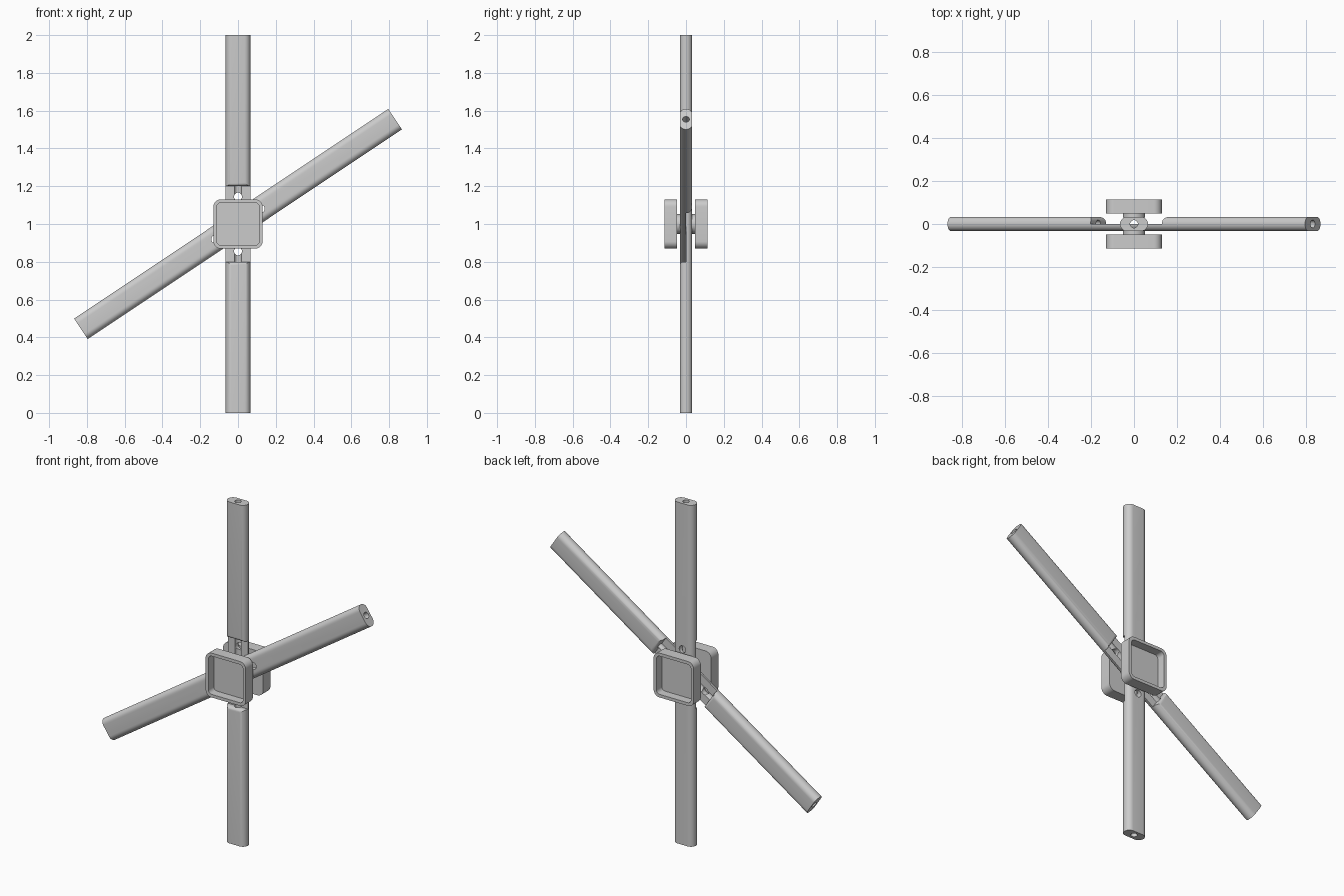
import bpy, bmesh
from math import radians, pi, cos, sin
from mathutils import Matrix

default = bpy.data.objects.get("Cube")
if default:
    bpy.data.objects.remove(default, do_unlink=True)

grey = bpy.data.materials.new("plain grey")
grey.use_nodes = True
grey.diffuse_color = (0.6, 0.6, 0.6, 1)
grey.node_tree.nodes["Principled BSDF"].inputs["Base Color"].default_value = (0.6, 0.6, 0.6, 1)

HALF_LEN, HALF_W, HALF_T = 1.0, 0.065, 0.033
LAP, FILLET, BORE = 0.2, 0.02, 0.018
FACING = Matrix.Rotation(pi / 2, 4, 'X')            # extrudes towards the front
SIDEWAYS = Matrix(((0, 0, 1, 0), (1, 0, 0, 0), (0, 1, 0, 0), (0, 0, 0, 1)))


def rounded(w, h, r, steps=8):
    """Outline of a rounded rectangle with half sizes w, h."""
    pts = []
    for q, (sx, sy) in enumerate(((1, 1), (-1, 1), (-1, -1), (1, -1))):
        for i in range(steps + 1):
            a = (q + i / steps) * pi / 2
            pts.append((sx * (w - r) + r * cos(a), sy * (h - r) + r * sin(a)))
    return pts


def circle(r, n=32, cx=0, cy=0):
    return [(cx + r * cos(2 * pi * i / n), cy + r * sin(2 * pi * i / n)) for i in range(n)]


def prism(name, outline, lo, hi, matrix=Matrix()):
    """Extrude a 2D outline from lo to hi, then place it."""
    bm = bmesh.new()
    face = bm.faces.new([bm.verts.new((x, y, lo)) for x, y in outline])
    top = bmesh.ops.extrude_face_region(bm, geom=[face])["geom"]
    bmesh.ops.translate(bm, vec=(0, 0, hi - lo),
                        verts=[v for v in top if isinstance(v, bmesh.types.BMVert)])
    bmesh.ops.remove_doubles(bm, verts=bm.verts, dist=1e-5)
    bmesh.ops.recalc_face_normals(bm, faces=bm.faces)
    bm.transform(matrix)
    mesh = bpy.data.meshes.new(name)
    bm.to_mesh(mesh)
    bm.free()
    mesh.materials.append(grey)
    obj = bpy.data.objects.new(name, mesh)
    bpy.context.collection.objects.link(obj)
    return obj


def carve(obj, cutters):
    """Subtract the cutters, bake the result and discard them."""
    for c in cutters:
        c.hide_render = True
        mod = obj.modifiers.new("cut", 'BOOLEAN')
        mod.operation, mod.solver, mod.object = 'DIFFERENCE', 'EXACT', c
    graph = bpy.context.evaluated_depsgraph_get()
    mesh = bpy.data.meshes.new_from_object(obj.evaluated_get(graph))
    obj.modifiers.clear()
    obj.data = mesh
    for c in cutters:
        bpy.data.objects.remove(c, do_unlink=True)


def finish(obj, matrix):
    obj.data.transform(matrix)
    obj.data.shade_smooth()
    obj.data.set_sharp_from_angle(angle=radians(30))


def lap_outline():
    """Half-lap pocket whose two mouths flare out in a fillet."""
    arc = [(FILLET * (1 - sin(i * pi / 12)), FILLET * (1 - cos(i * pi / 12))) for i in range(7)]
    side = [(-HALF_T + d, LAP + f) for f, d in arc]
    side = [(-0.1, LAP + FILLET)] + side + [(0, LAP)]
    return side + [(y, -z) for y, z in reversed(side)]


def make_bar(name, matrix):
    bar = prism(name, rounded(HALF_W, HALF_T, 0.032), -HALF_LEN, HALF_LEN)
    cutters = [prism("lap_cutter", lap_outline(), -0.2, 0.2, SIDEWAYS),
               prism("bore_cutter", circle(BORE), -1.1, 1.1)]
    cutters += [prism("pin_hole_cutter", circle(0.021, cy=s * 0.145), -0.1, 0.1, FACING)
                for s in (-1, 1)]
    carve(bar, cutters)
    finish(bar, matrix)


centre = Matrix.Translation((0, 0, 1))

# Two half-lapped bars: one upright, one tilted with its pocket at the back
make_bar("upright_bar", centre)
make_bar("tilted_bar", centre @ Matrix.Rotation(radians(56.3), 4, 'Y') @ Matrix.Rotation(pi, 4, 'Z'))

# Hollow square caps on short round stems, front and back
for side, turn in (("front", 0), ("back", pi)):
    place = centre @ Matrix.Rotation(turn, 4, 'Z') @ FACING
    cap = prism(side + "_cap", rounded(0.13, 0.13, 0.038), 0.048, 0.114)
    carve(cap, [prism("recess_cutter", rounded(0.112, 0.112, 0.022), 0.064, 0.2)])
    finish(cap, place)
    stem = prism(side + "_stem", circle(0.052), 0.03, 0.05)
    finish(stem, place)
